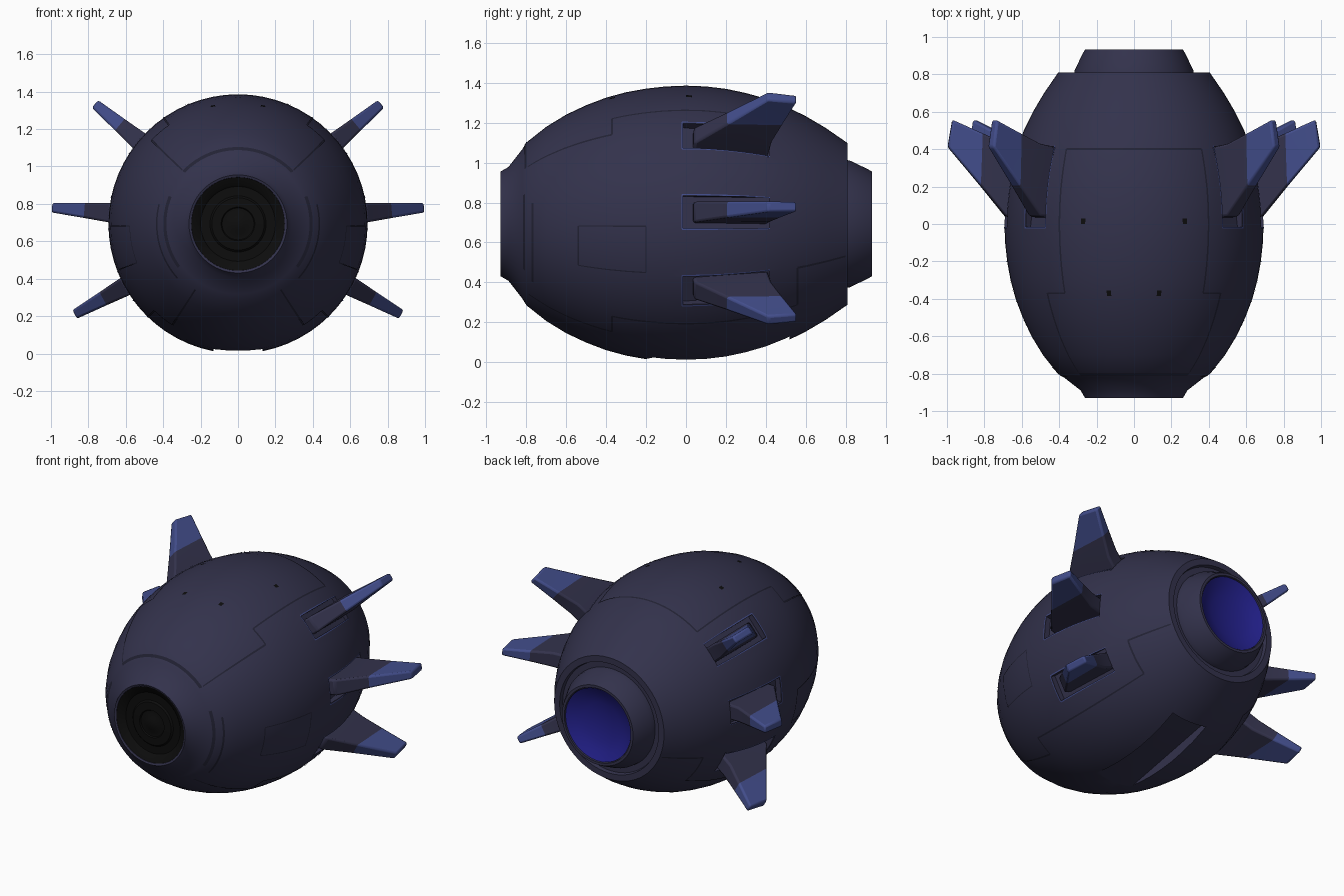
import bpy, bmesh, math
from mathutils import Vector

if "Cube" in bpy.data.objects:
    bpy.data.objects.remove(bpy.data.objects["Cube"])

CZ = 0.693      # height of the hull axis
SEG = 64
HULL = [(-.93, .262), (-.89, .285), (-.82, .375), (-.80, .408), (-.7, .487), (-.6, .548),
        (-.5, .595), (-.4, .633), (-.3, .660), (-.2, .678), (-.1, .689), (0, .693), (.1, .689),
        (.2, .677), (.3, .656), (.4, .628), (.5, .589), (.6, .540), (.7, .481), (.81, .405)]


def material(name, col):
    m = bpy.data.materials.new(name)
    m.diffuse_color = (*col, 1)
    m.use_nodes = True
    m.node_tree.nodes["Principled BSDF"].inputs["Base Color"].default_value = m.diffuse_color
    return m


HULL_MAT = material("dark_indigo", (.033, .032, .072))
TIP_MAT = material("fin_blue", (.055, .075, .26))
GLOW_MAT = material("engine_blue", (.016, .014, .25))
BLACK = material("intake_black", (.004, .004, .004))
SEAM = material("seam_dark", (.016, .016, .034))


def make(name, verts, faces, mats, smooth=True, fix=True):
    me = bpy.data.meshes.new(name)
    me.from_pydata([tuple(v) for v in verts], [], faces)
    if fix:
        bm = bmesh.new()
        bm.from_mesh(me)
        bmesh.ops.recalc_face_normals(bm, faces=bm.faces)
        bm.to_mesh(me)
        bm.free()
    for m in mats:
        me.materials.append(m)
    ob = bpy.data.objects.new(name, me)
    bpy.context.collection.objects.link(ob)
    if smooth:
        smooth_shade(ob)
    return ob


def smooth_shade(ob):
    bpy.ops.object.select_all(action='DESELECT')
    ob.select_set(True)
    bpy.context.view_layer.objects.active = ob
    bpy.ops.object.shade_smooth_by_angle(angle=math.radians(32))


def polar(r, y, deg, t=0.0):
    # radius, length position, angle from +x towards +z, sideways offset
    a = math.radians(deg)
    return Vector((r * math.cos(a) - t * math.sin(a), y, CZ + r * math.sin(a) + t * math.cos(a)))


def revolve(name, prof, mat, smooth=True):
    verts, rings, faces = [], [], []
    for y, r in prof:
        n = 1 if r == 0 else SEG
        rings.append((len(verts), n))
        verts += [polar(r, y, 360 * i / SEG) for i in range(n)]
    for (a, na), (b, nb) in zip(rings, rings[1:]):
        for i in range(SEG):
            j = (i + 1) % SEG
            if na == 1:
                faces.append((a, b + j, b + i))
            elif nb == 1:
                faces.append((a + i, a + j, b))
            else:
                faces.append((a + i, a + j, b + j, b + i))
    return make(name, verts, faces, [mat], smooth)


def hull_r(y):
    for (y0, r0), (y1, r1) in zip(HULL, HULL[1:]):
        if y <= y1:
            return r0 + (r1 - r0) * (y - y0) / (y1 - y0)
    return HULL[-1][1]


# hull shell with intake lip, rear step and exhaust collar
body = revolve("hull", [(-.885, 0), (-.885, .245), (-.925, .25)] + HULL +
               [(.81, .365), (.785, .36), (.785, .322), (.82, .318), (.91, .275),
                (.932, .262), (.932, .245), (.83, .235), (.83, 0)], HULL_MAT, False)

# intake fan and exhaust bowl
revolve("intake_fan", [(-.915, 0), (-.912, .035), (-.90, .06), (-.90, .085), (-.908, .09),
                       (-.905, .14), (-.895, .15), (-.895, .2), (-.905, .21), (-.924, .249)], BLACK)
revolve("exhaust_bowl", [(.865, 0), (.868, .06), (.878, .13), (.897, .19), (.925, .24)], GLOW_MAT)


# cutters: fin sockets and belly scoop
def box(name, corners):
    return make(name, corners, [(0, 1, 2, 3), (4, 5, 6, 7), (0, 1, 5, 4),
                                (1, 2, 6, 5), (2, 3, 7, 6), (3, 0, 4, 7)], [HULL_MAT], False)


FIN_ANGLES = [40, 5, -29, 140, 175, 209]
cutters = []
for ang in FIN_ANGLES:
    side = [(.655, -.015), (.59, .415), (.85, .415), (.85, -.015)]
    cutters.append(box("socket_cutter", [polar(r, y, ang, t) for t in (-.08, .08) for r, y in side]))
scoop = [(-.22, .012), (.52, .165), (.52, -.3), (-.22, -.3)]
cutters.append(box("scoop_cutter", [Vector((x, y, z)) for x in (-.13, .13) for y, z in scoop]))
bpy.context.view_layer.objects.active = body
for c in cutters:
    c.hide_render = True
    mod = body.modifiers.new("cut", 'BOOLEAN')
    mod.operation, mod.solver, mod.object = 'DIFFERENCE', 'EXACT', c
    bpy.ops.object.modifier_apply(modifier=mod.name)
for c in cutters:
    bpy.data.objects.remove(c)
smooth_shade(body)


# fins: root, colour break and tip sections of (radius, y, half thickness)
def fin(name, ang):
    sections = [((.56, .025, .052), (.56, .405, .052)),
                ((.69, .04, .052), (.69, .43, .050)),
                ((.825, .205, .040), (.815, .485, .038)),
                ((1.0, .412, .026), (.975, .557, .024))]
    verts, faces = [], []
    for (r0, y0, h0), (r1, y1, h1) in sections:
        verts += [polar(r0, y0, ang, -h0), polar(r1, y1, ang, -h1),
                  polar(r1, y1, ang, h1), polar(r0, y0, ang, h0)]
    for k in range(3):
        for i in range(4):
            j = (i + 1) % 4
            faces.append((4 * k + i, 4 * k + j, 4 * k + 4 + j, 4 * k + 4 + i))
    faces += [(0, 1, 2, 3), (12, 13, 14, 15)]
    ob = make(name, verts, faces, [HULL_MAT, TIP_MAT], False)
    axis = polar(1, 0, ang) - Vector((0, 0, CZ))
    for p in ob.data.polygons:
        p.material_index = int((p.center - Vector((0, 0, CZ))).dot(axis) > .83)
    b = ob.modifiers.new("soft_edges", 'BEVEL')
    b.width, b.segments, b.limit_method, b.angle_limit = .012, 2, 'ANGLE', math.radians(40)
    smooth_shade(ob)


for n, ang in enumerate(FIN_ANGLES):
    fin("fin_%d" % (n + 1), ang)


# seams: thin strips lying on the hull, either along it or around it
def patch(name, y0, y1, a0, a1, mat=SEAM):
    nu = max(1, round(abs(y1 - y0) / .05))
    nv = max(1, round(abs(a1 - a0) / 3))
    verts = []
    for i in range(nu + 1):
        y = y0 + (y1 - y0) * i / nu
        for j in range(nv + 1):
            verts.append(polar(hull_r(y) + .003, y, a0 + (a1 - a0) * j / nv))
    faces = [(i * (nv + 1) + j, i * (nv + 1) + j + 1, (i + 1) * (nv + 1) + j + 1, (i + 1) * (nv + 1) + j)
             for i in range(nu) for j in range(nv)]
    ob = make(name, verts, faces, [mat], True, False)
    if ob.data.polygons[0].normal.dot(verts[0] - Vector((0, verts[0].y, CZ))) < 0:
        ob.data.flip_normals()


def seam(name, path, w=.005, mat=SEAM):
    for mirror in (False, True):
        for (y0, a0), (y1, a1) in zip(path, path[1:]):
            if mirror:
                a0, a1 = 180 - a0, 180 - a1
            if a0 == a1:
                d = math.degrees(w / hull_r((y0 + y1) / 2))
                patch(name, y0, y1, a0 - d, a0 + d, mat)
            else:
                patch(name, y0 - w, y0 + w, a0, a1, mat)


seam("top_panel_seam", [(-.805, 90), (-.805, 44), (-.37, 44), (-.37, 55), (.4, 55), (.4, 90)])
seam("belly_panel_seam", [(-.79, -57), (-.37, -57), (-.37, -46), (.56, -46), (.56, -23), (.8, -23)])
seam("side_hatch_seam", [(-.54, -1), (-.2, -1), (-.2, -21), (-.54, -21), (-.54, -1)], .003)
seam("front_arc_seam", [(-.77, 14), (-.77, -42)])
seam("front_inner_arc_seam", [(-.812, 22), (-.812, -36)])
for a in (40, 5, -29):
    d = 7.2
    seam("socket_trim", [(.42, a - d), (-.02, a - d), (-.02, a + d), (.42, a + d)], .003, TIP_MAT)
for y, a in ((.015, 67), (-.37, 78)):
    seam("top_rivet", [(y - .014, a), (y + .014, a)], .012, BLACK)
